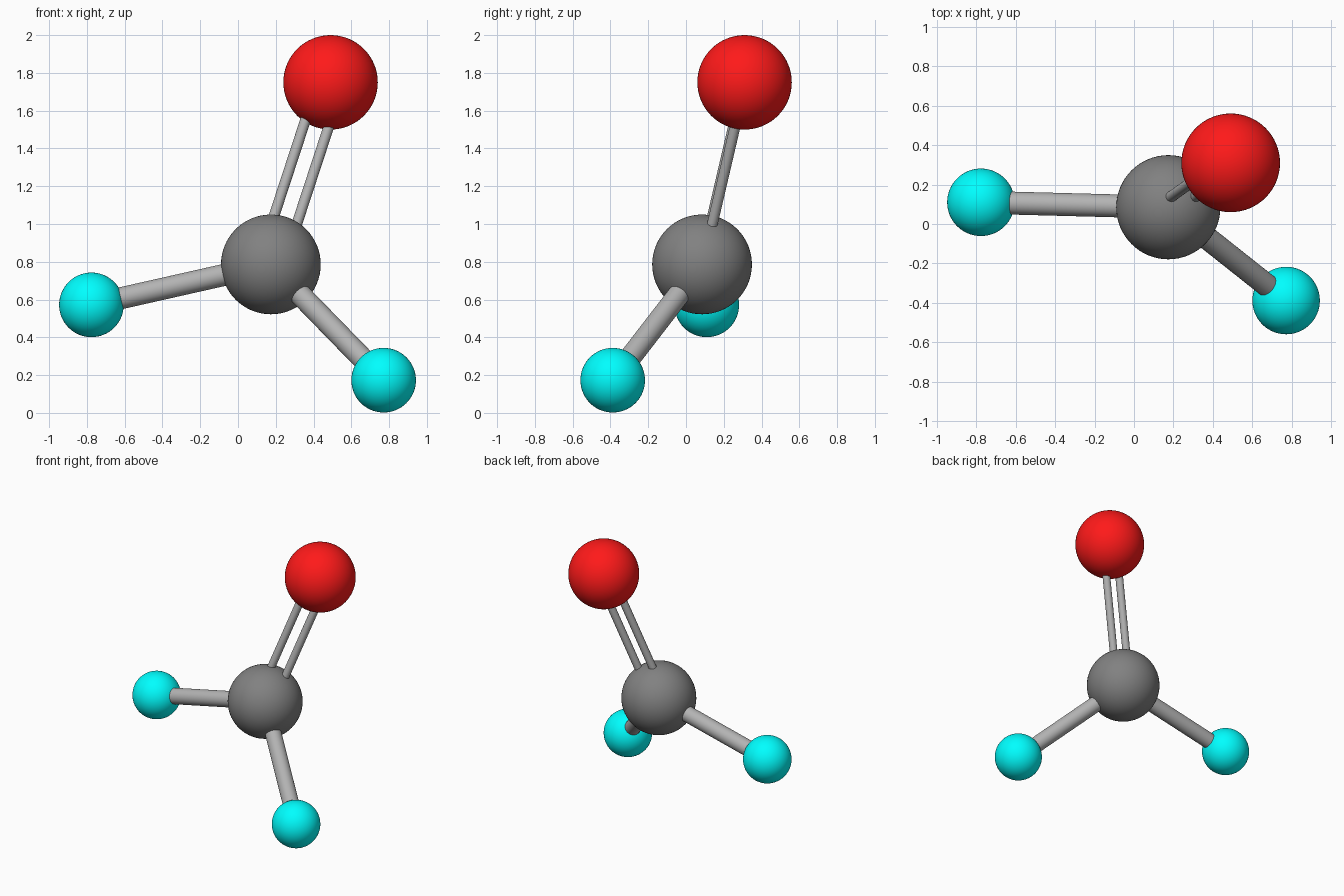
import bpy
from mathutils import Vector

if "Cube" in bpy.data.objects:
    bpy.data.objects.remove(bpy.data.objects["Cube"])


def make_material(name, rgb):
    mat = bpy.data.materials.new(name)
    mat.diffuse_color = (*rgb, 1.0)
    mat.use_nodes = True
    mat.node_tree.nodes["Principled BSDF"].inputs["Base Color"].default_value = mat.diffuse_color
    return mat


def finish(obj, name, mat):
    obj.name = name
    obj.data.materials.append(mat)
    bpy.ops.object.shade_smooth_by_angle()
    return obj


def atom(name, centre, radius, mat):
    bpy.ops.mesh.primitive_uv_sphere_add(segments=64, ring_count=32, radius=radius, location=centre)
    return finish(bpy.context.object, name, mat)


def bond(name, start, end, radius, mat):
    axis = end - start
    bpy.ops.mesh.primitive_cylinder_add(vertices=32, radius=radius, depth=axis.length,
                                        location=(start + end) / 2)
    obj = bpy.context.object
    obj.rotation_euler = axis.to_track_quat('Z', 'Y').to_euler()
    return finish(obj, name, mat)


red = make_material("red", (1.0, 0.01, 0.01))
cyan = make_material("cyan", (0.0, 1.0, 1.0))
dark_grey = make_material("dark_grey", (0.22, 0.22, 0.22))
bond_grey = make_material("bond_grey", (0.45, 0.45, 0.45))

carbon = Vector((0.174, 0.085, 0.786))
oxygen = Vector((0.49, 0.31, 1.75))
hydrogens = {"left": Vector((-0.776, 0.11, 0.572)),
             "right": Vector((0.771, -0.388, 0.173))}

# Central atom and top atom
atom("carbon_atom", carbon, 0.264, dark_grey)
atom("oxygen_atom", oxygen, 0.25, red)

# Small atoms with single bonds
for side, centre in hydrogens.items():
    atom(f"hydrogen_atom_{side}", centre, 0.171, cyan)
    bond(f"single_bond_{side}", carbon, centre, 0.058, bond_grey)

# Double bond: two thin parallel rods, side by side across the bond
across = Vector((0, 1, 0)).cross(oxygen - carbon).normalized() * 0.064
for side, sign in (("left", -1), ("right", 1)):
    bond(f"double_bond_{side}", carbon + across * sign, oxygen + across * sign, 0.028, bond_grey)
